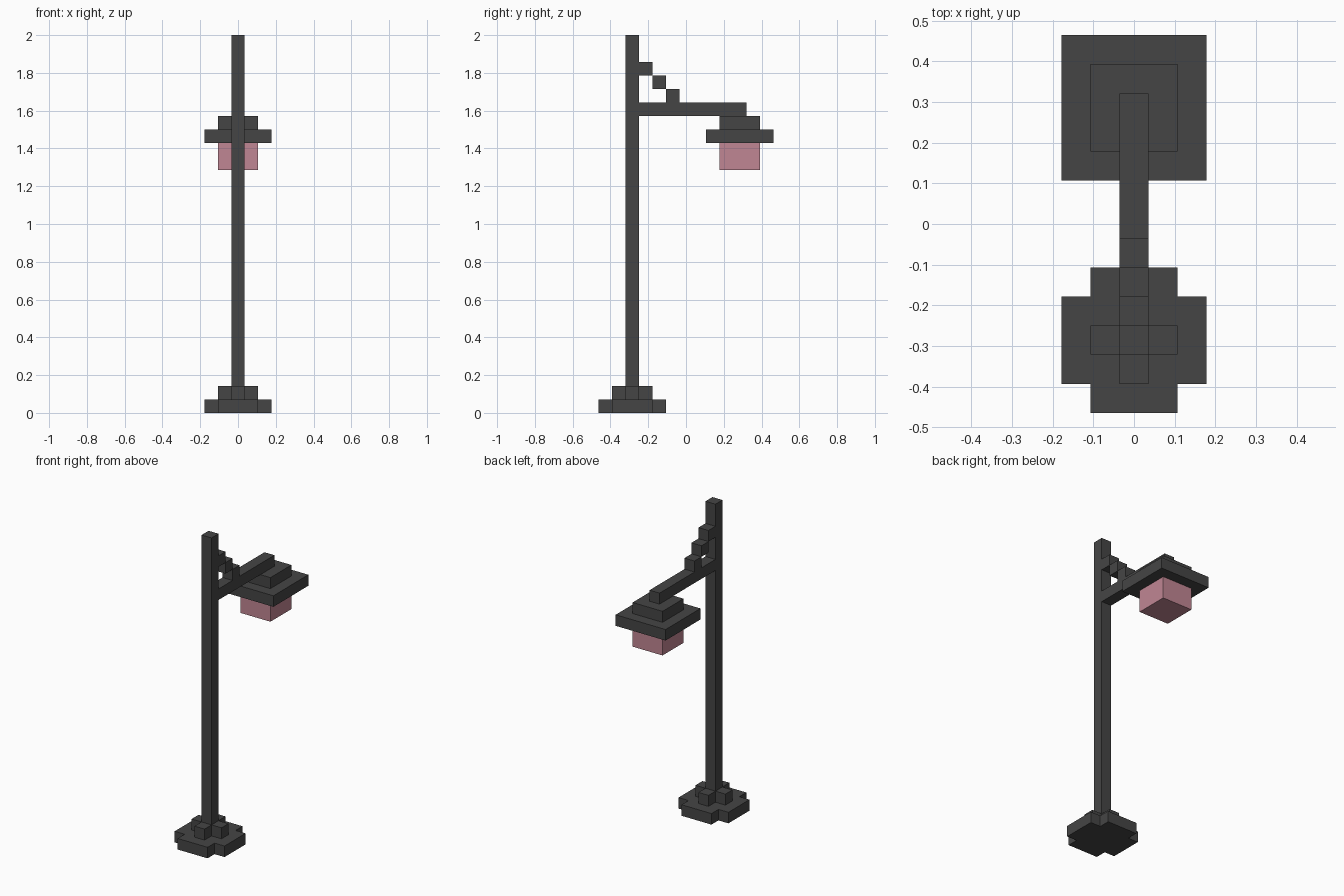
import bpy
import bmesh

if "Cube" in bpy.data.objects:
    bpy.data.objects.remove(bpy.data.objects["Cube"], do_unlink=True)

U = 2 / 28          # one block
POLE_Y = -4         # pole centre, in blocks
LAMP_Y = 4          # lamp centre, in blocks


def material(name, rgb):
    m = bpy.data.materials.new(name)
    m.use_nodes = True
    m.diffuse_color = (*rgb, 1)
    bsdf = next(n for n in m.node_tree.nodes if n.type == 'BSDF_PRINCIPLED')
    bsdf.inputs["Base Color"].default_value = (*rgb, 1)
    return m


IRON = material("dark iron", (0.06, 0.06, 0.06))
GLASS = material("pink glass", (0.527, 0.238, 0.292))


def prism(name, outline, z0, z1, mat):
    """Extrude an outline (in blocks) from z0 up to z1."""
    bm = bmesh.new()
    face = bm.faces.new([bm.verts.new((x * U, y * U, z0 * U)) for x, y in outline])
    top = bmesh.ops.extrude_face_region(bm, geom=[face])["geom"]
    verts = [v for v in top if isinstance(v, bmesh.types.BMVert)]
    bmesh.ops.translate(bm, verts=verts, vec=(0, 0, (z1 - z0) * U))
    bmesh.ops.recalc_face_normals(bm, faces=bm.faces)
    mesh = bpy.data.meshes.new(name)
    bm.to_mesh(mesh)
    bm.free()
    mesh.materials.append(mat)
    obj = bpy.data.objects.new(name, mesh)
    bpy.context.collection.objects.link(obj)
    return obj


def box(name, half_x, y0, y1, z0, z1, mat=IRON):
    outline = [(-half_x, y0), (half_x, y0), (half_x, y1), (-half_x, y1)]
    return prism(name, outline, z0, z1, mat)


def cross(name, outer, inner, y, z0, z1):
    """Square plate with its corners notched out."""
    quarter = [(outer, -inner), (outer, inner), (inner, inner)]
    pts = []
    for _ in range(4):
        pts += quarter
        quarter = [(-b, a) for a, b in quarter]
    return prism(name, [(a, b + y) for a, b in pts], z0, z1, IRON)


# Stepped foot and pole
cross("base_plate", 2.5, 1.5, POLE_Y, 0, 1)
cross("base_collar", 1.5, 0.5, POLE_Y, 1, 2)
box("pole", 0.5, POLE_Y - 0.5, POLE_Y + 0.5, 2, 28)

# Arm with a descending staircase brace
box("arm", 0.5, POLE_Y + 0.5, LAMP_Y + 0.5, 22, 23)
for i in range(3):
    box(f"brace_block_{i + 1}", 0.5, -3.5 + i, -2.5 + i, 25 - i, 26 - i)

# Hanging lamp
box("shade_top", 1.5, LAMP_Y - 1.5, LAMP_Y + 1.5, 21, 22)
box("shade_brim", 2.5, LAMP_Y - 2.5, LAMP_Y + 2.5, 20, 21)
box("lamp_glass", 1.5, LAMP_Y - 1.5, LAMP_Y + 1.5, 18, 20, GLASS)
